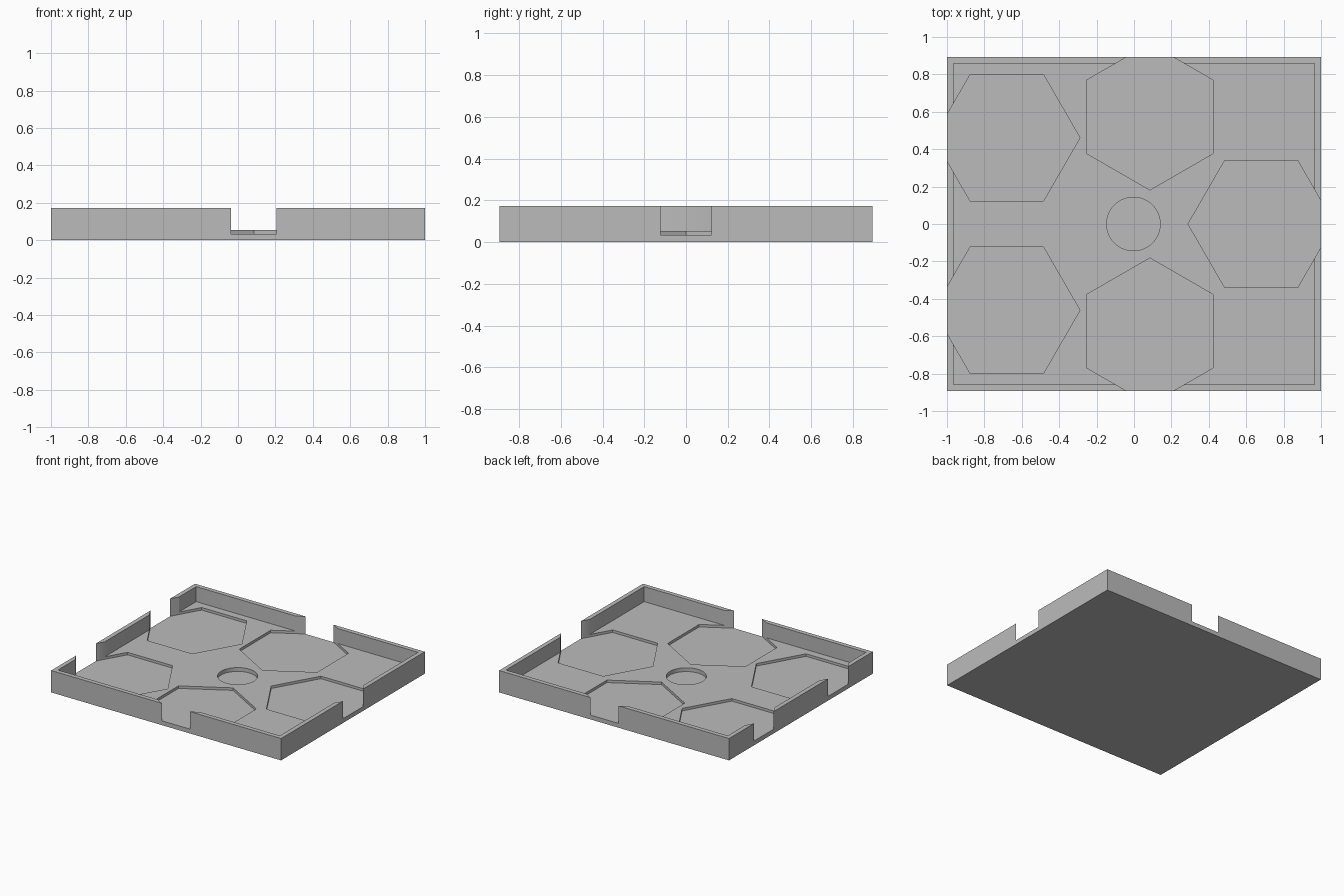
import bpy
import math

cube = bpy.data.objects.get("Cube")
if cube:
    bpy.data.objects.remove(cube, do_unlink=True)

WIDTH, DEPTH, HEIGHT = 2.0, 1.787, 0.172
WALL, FLOOR, POCKET, HOLE = 0.035, 0.054, 0.034, 0.024
HEX_R, TOP = 0.391, 0.4

grey = bpy.data.materials.new("plain grey")
grey.use_nodes = True
colour = (0.5, 0.5, 0.5, 1)
grey.diffuse_color = colour
grey.node_tree.nodes["Principled BSDF"].inputs["Base Color"].default_value = colour


def box(name, sx, sy, z0, z1):
    bpy.ops.mesh.primitive_cube_add(size=1, location=(0, 0, (z0 + z1) / 2))
    ob = bpy.context.object
    ob.name = name
    ob.scale = (sx, sy, z1 - z0)
    bpy.ops.object.transform_apply(location=True, rotation=False, scale=True)
    ob.data.materials.append(grey)
    return ob


def prism(name, x, y, sides, radius, z0, turn=0):
    bpy.ops.mesh.primitive_cylinder_add(
        vertices=sides, radius=radius, depth=TOP - z0,
        location=(x, y, (z0 + TOP) / 2), rotation=(0, 0, turn))
    ob = bpy.context.object
    ob.name = name
    ob.data.materials.append(grey)
    return ob


# Solid tray body and the tools that hollow it
tray = box("tray", WIDTH, DEPTH, 0, HEIGHT)
cutters = [box("cavity_cutter", WIDTH - 2 * WALL, DEPTH - 2 * WALL, FLOOR, TOP)]

# Hexagonal pockets that break through the walls as finger notches
point_x = math.pi / 6
pockets = [("right_end", 0.68, 0, point_x)]
for side, s in (("front", -1), ("back", 1)):
    pockets.append((side + "_middle", 0.085, s * 0.573, 0))
    pockets.append((side + "_corner", -0.68, s * 0.461, point_x))
for name, x, y, turn in pockets:
    cutters.append(prism(name + "_pocket_cutter", x, y, 6, HEX_R, POCKET, turn))

# Round recess in the centre
cutters.append(prism("round_recess_cutter", -0.003, 0, 64, 0.143, HOLE))

# Cut, then discard the tools
for c in cutters:
    mod = tray.modifiers.new(c.name, "BOOLEAN")
    mod.operation = "DIFFERENCE"
    mod.solver = "EXACT"
    mod.object = c
    c.hide_render = True
bpy.ops.object.select_all(action="DESELECT")
tray.select_set(True)
bpy.context.view_layer.objects.active = tray
for c in cutters:
    bpy.ops.object.modifier_apply(modifier=c.name)
    bpy.data.objects.remove(c, do_unlink=True)
bpy.ops.object.shade_smooth_by_angle(angle=math.radians(30))
